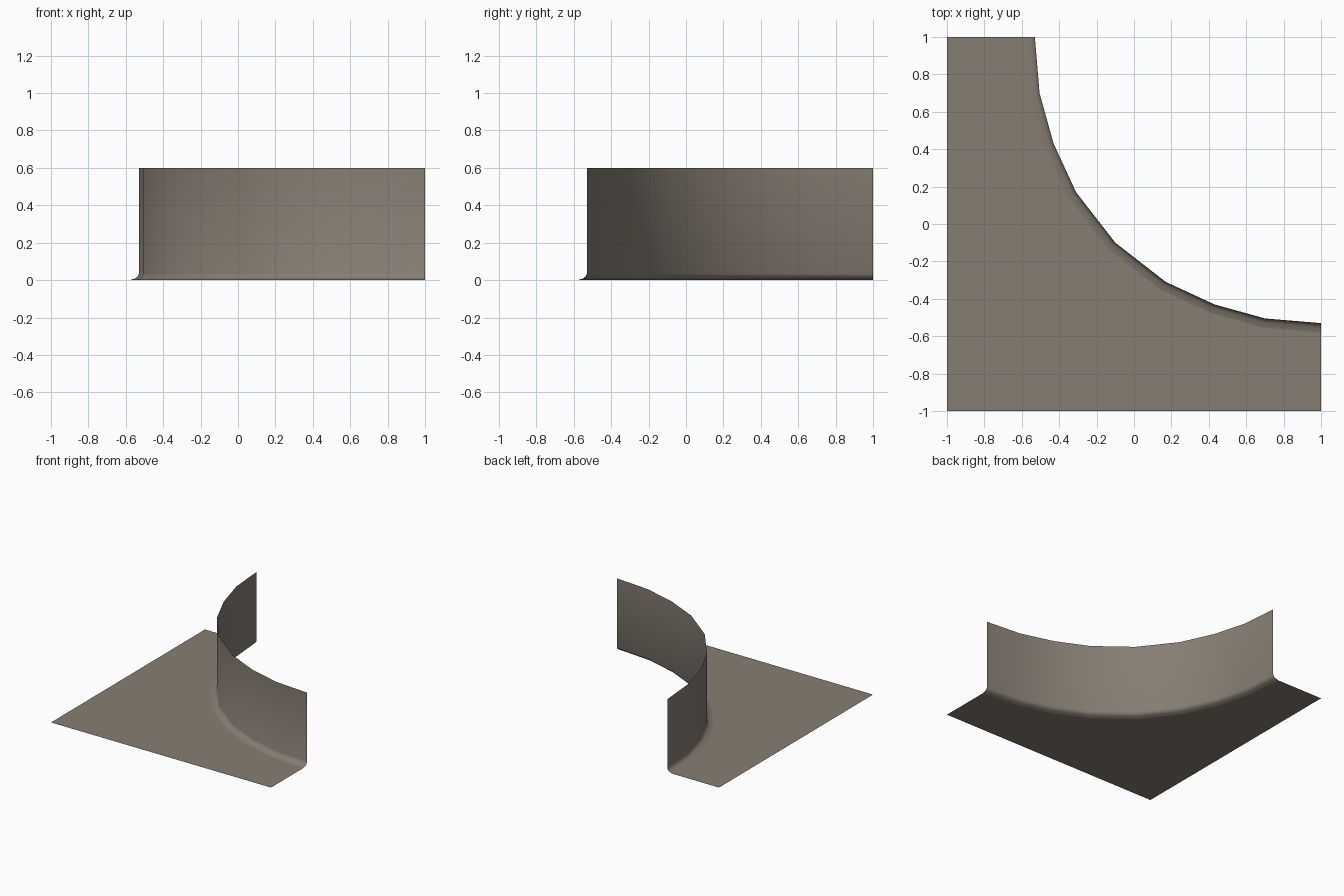
import bpy, bmesh

if "Cube" in bpy.data.objects:
    bpy.data.objects.remove(bpy.data.objects["Cube"])

stone = bpy.data.materials.new("warm grey stone")
stone.diffuse_color = (0.24, 0.208, 0.17, 1)
stone.use_nodes = True
stone.node_tree.nodes["Principled BSDF"].inputs["Base Color"].default_value = stone.diffuse_color

# Plan of the wall: half the arc, mirrored across the diagonal x = y
half = [(-0.53, 1.0), (-0.505, 0.70), (-0.43, 0.43), (-0.31, 0.17), (-0.10, -0.10)]
arc = half + [(y, x) for x, y in reversed(half[:-1])]
RADIUS = 1.53
# Section through fillet and wall: (outward offset, height)
section = [(0.05, 0.0), (0.022, 0.008), (0.008, 0.018), (0.0, 0.035), (0.0, 0.6)]


def ring(bm, offset, z):
    """Arc vertices pushed away from the centre of curvature at (1, 1)."""
    s = (RADIUS + offset) / RADIUS
    return [bm.verts.new((1 + (x - 1) * s, 1 + (y - 1) * s, z)) for x, y in arc]


bm = bmesh.new()
rows = [ring(bm, o, z) for o, z in section]

# Curved wall with its fillet, facing the floor side
for low, high in zip(rows, rows[1:]):
    for i in range(len(arc) - 1):
        f = bm.faces.new((low[i], low[i + 1], high[i + 1], high[i]))
        f.smooth = True

# Flat floor reaching the outer tile corners
corners = [bm.verts.new((x, y, 0)) for x, y in ((-1, 1), (-1, -1), (1, -1))]
floor = bm.faces.new(corners + rows[0][::-1])
floor.smooth = False
bmesh.ops.triangulate(bm, faces=[floor])

mesh = bpy.data.meshes.new("floor_with_curved_wall")
bm.to_mesh(mesh)
bm.free()
mesh.materials.append(stone)
obj = bpy.data.objects.new("floor_with_curved_wall", mesh)
bpy.context.collection.objects.link(obj)
